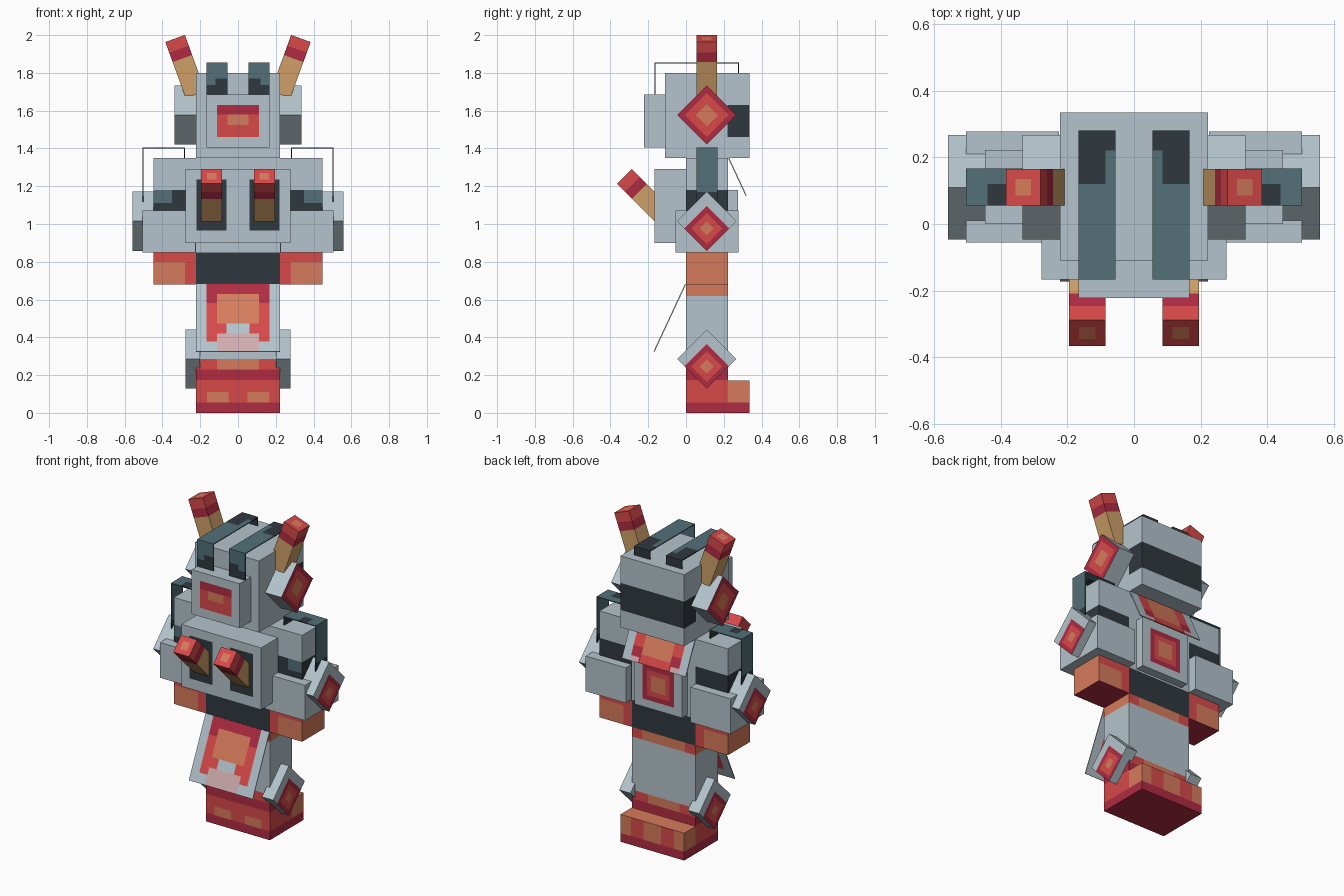
import bpy, bmesh, math
from mathutils import Matrix, Vector

if "Cube" in bpy.data.objects:
    bpy.data.objects.remove(bpy.data.objects["Cube"])

SRGB = {
    "pale_plate": (180, 196, 204), "red": (216, 73, 73), "dark_red": (176, 43, 66),
    "orange": (214, 123, 91), "tan": (207, 160, 104), "teal": (82, 112, 119),
    "charcoal": (48, 56, 62), "pink_grey": (208, 172, 174),
}


def linear(v):
    v /= 255
    return v / 12.92 if v <= 0.04045 else ((v + 0.055) / 1.055) ** 2.4


MATS = {}
for key, rgb in SRGB.items():
    MATS[key] = bpy.data.materials.new(key)
    MATS[key].diffuse_color = (*[linear(v) for v in rgb], 1)


def box(name, lo, hi, rule="pale_plate", cuts=(), loc=(0, 0, 0), axis="X", deg=0, mirror=False):
    """Box cut at cuts=(xs, ys, zs), faces coloured by rule(centre, normal), then rotated and placed."""
    bm = bmesh.new()
    bmesh.ops.create_cube(bm, size=1)
    lo, hi = Vector(lo), Vector(hi)
    for v in bm.verts:
        v.co = Vector([(lo[i] + hi[i]) / 2 + v.co[i] * (hi[i] - lo[i]) for i in range(3)])
    for i, values in enumerate(cuts):
        for c in values:
            co, no = Vector(), Vector()
            co[i], no[i] = c, 1
            bmesh.ops.bisect_plane(bm, geom=bm.verts[:] + bm.edges[:] + bm.faces[:],
                                   plane_co=co, plane_no=no)
    bm.normal_update()
    me = bpy.data.meshes.new(name)
    used = []
    for f in bm.faces:
        col = rule if isinstance(rule, str) else rule(f.calc_center_median(), f.normal)
        if col not in used:
            used.append(col)
            me.materials.append(MATS[col])
        f.material_index = used.index(col)
    bm.transform(Matrix.Translation(loc) @ Matrix.Rotation(math.radians(deg), 4, axis))
    bm.to_mesh(me)
    bm.free()
    ob = bpy.data.objects.new(name, me)
    bpy.context.collection.objects.link(ob)
    if mirror:
        m = ob.modifiers.new("mirror", "MIRROR")
        m.use_mirror_merge = False
    return ob


def target(d, a, b, c, outer="pale_plate"):
    """Nested squares: orange, red, dark red, then the outer colour."""
    return "orange" if d < a else "red" if d < b else "dark_red" if d < c else outer


# Head with a dark band around the back
box("head", (-.222, -.11, 1.35), (.222, .335, 1.80),
    lambda c, n: "charcoal" if c.y > .22 and 1.46 < c.z < 1.63 and abs(n.z) < .5 else "pale_plate",
    ((), (.22,), (1.46, 1.63)))


# Muzzle with painted mouth
def muzzle_rule(c, n):
    if n.y > -.5 or abs(c.x) > .11 or not 1.46 < c.z < 1.63:
        return "pale_plate"
    if c.z > 1.58:
        return "dark_red"
    return "orange" if abs(c.x) < .055 and c.z > 1.525 else "red"


box("muzzle", (-.167, -.222, 1.405), (.167, -.11, 1.685), muzzle_rule,
    ((-.11, -.055, .055, .11), (), (1.46, 1.525, 1.58, 1.63)))

# Thin straps over the head
T = .006
box("head_strap_front", (.055, -.167, 1.68), (.167, -.167 + T, 1.855),
    lambda c, n: "charcoal" if c.z < (1.77 if c.x < .12 else 1.735) else "teal",
    ((.12,), (), (1.735, 1.77)), mirror=True)
box("head_strap_top", (.055, -.167, 1.855 - T), (.167, .28, 1.855),
    lambda c, n: "charcoal" if c.y > (.22 if c.x < .085 else .12) else "teal",
    ((.085,), (.12, .22), ()), mirror=True)
box("head_strap_back", (.055, .28 - T, 1.79), (.167, .28, 1.855), "charcoal", mirror=True)


# Horns: local z runs from base to tip
def horn_rule(c, n):
    if n.z > .5:
        return "orange" if max(abs(c.x), abs(c.y)) < .025 else "red"
    return "red" if c.z > -.06 else "dark_red" if c.z > -.113 else "tan"


HORN_CUTS = ((-.025, .025), (-.025, .025), (-.06, -.113))
box("head_horn", (-.055, -.055, -.315), (.055, .055, 0), horn_rule, HORN_CUTS,
    (.333, .11, 1.982), "Y", 20, True)
box("chest_horn", (-.055, -.055, -.33), (.055, .055, 0), horn_rule, HORN_CUTS,
    (.14, -.327, 1.252), "X", 45, True)


# Diamond badges on head, arms and legs
def badge(name, x0, x1, z, mid, a, b, c):
    steps = [mid + s * r for r in (a, b, c) for s in (-1, 1)]

    def rule(p, n):
        return target(max(abs(p.y - mid), abs(p.z - mid)), a, b, c) if n.x > .5 else "pale_plate"
    box(name, (x0, -.111, -.111), (x1, .111, .111), rule, ((), steps, steps),
        (0, .11, z), "X", 45, True)


badge("head_badge", .20, .335, 1.577, 0, .042, .082, .12)
badge("arm_badge", .445, .558, 1.015, -.028, .026, .058, .084)
badge("leg_badge", .20, .278, .285, -.028, .026, .058, .084)

# Torso with dark waist
box("torso", (-.222, 0, .68), (.222, .222, 1.35),
    lambda c, n: "charcoal" if c.z < .85 else "pale_plate", ((), (), (.85,)))

# Chest plate with dark horn sockets
box("chest_plate", (-.278, -.167, .90), (.278, 0, 1.29),
    lambda c, n: "charcoal" if n.y < -.5 and .06 < abs(c.x) < .22 and .965 < c.z < 1.235 else "pale_plate",
    ((-.22, -.06, .06, .22), (), (.965, 1.235)))

# Back plate with painted target
box("back_plate", (-.167, .222, .86), (.167, .276, 1.18),
    lambda c, n: target(max(abs(c.x), abs(c.z - 1.02)), .05, .08, .11) if n.y > .5 else "pale_plate",
    ((-.11, -.08, -.05, .05, .08, .11), (), (.91, .94, .97, 1.07, 1.10, 1.13)))


# Arms: pale shoulder, dark band, red and orange hands
def arm_rule(c, n):
    if c.z > 1.18:
        return "pale_plate"
    if c.z > .85:
        return "teal" if n.y < -.5 and (c.x > .35 and c.z > 1.11) else "charcoal"
    if n.z < -.5:
        return "dark_red"
    if n.x > .5:
        return "orange"
    return "orange" if c.x > .28 and c.z < .80 else "red"


box("arm", (.222, 0, .68), (.447, .222, 1.35), arm_rule,
    ((.28, .35), (), (.80, .85, 1.11, 1.18)), mirror=True)
box("forearm_guard", (.225, -.055, .85), (.505, .278, 1.072), mirror=True)

# Thin straps arching over the shoulders
box("shoulder_strap_top", (.28, .055, 1.405 - T), (.505, .167, 1.405),
    lambda c, n: "charcoal" if .38 < c.x < .44 and c.y < .12 else "teal",
    ((.38, .44), (.12,), ()), mirror=True)
box("shoulder_strap_side", (.505 - T, .055, 1.07), (.505, .167, 1.405),
    lambda c, n: "charcoal" if c.z < 1.17 else "teal", ((), (), (1.17,)), mirror=True)
box("shoulder_strap_inner", (.28, .055, 1.34), (.28 + T, .167, 1.405), "charcoal", mirror=True)


# Slanted front skirt
def skirt_rule(c, n):
    x = abs(c.x)
    if x > .167:
        return "pale_plate"
    if c.z < -.29:
        return "pink_grey" if x < .11 else "pale_plate" if c.z < -.335 else "red"
    if c.z < -.23:
        return "pale_plate" if x < .06 else "red"
    if c.z > -.05:
        return "dark_red"
    if x < .11 and c.z < -.06:
        return "orange"
    return "dark_red" if c.z > -.11 else "red"


box("front_skirt", (-.222, -T, -.395), (.222, 0, 0), skirt_rule,
    ((-.167, -.11, -.06, .06, .11, .167), (), (-.335, -.29, -.23, -.11, -.06, -.05)),
    (0, 0, .68), "X", -25)


# Short slanted cape behind the neck
def cape_rule(c, n):
    x = abs(c.x)
    if x > .167:
        return "pale_plate"
    if x < .10 and c.z > -.17:
        return "orange"
    return "pink_grey" if c.z < -.19 and x > .11 else "dark_red" if c.z < -.13 and x > .1 else "red"


box("neck_cape", (-.222, 0, -.222), (.222, T, 0), cape_rule,
    ((-.167, -.11, -.10, .10, .11, .167), (), (-.19, -.17, -.13)), (0, .222, 1.35), "X", 25)


# Legs as one block
def leg_rule(c, n):
    if c.z > .62:
        return "orange" if abs(c.x) < .15 or abs(n.x) > .5 else "red"
    if c.z > .285:
        return "pale_plate"
    return "orange" if abs(c.x) < .11 and abs(n.y) > .5 else "red"


box("legs", (-.222, 0, .23), (.222, .222, .68), leg_rule,
    ((-.15, -.11, .11, .15), (), (.285, .62)))


# Boots with dark sole, and a heel block behind
def boot_rule(c, n):
    if c.z < .055 or c.z > .175:
        return "dark_red"
    return "orange" if n.y < -.5 and .05 < abs(c.x) < .165 and c.z < .11 else "red"


box("boots", (-.222, 0, 0), (.222, .222, .23), boot_rule,
    ((-.165, -.05, .05, .165), (), (.055, .11, .175)))
box("heel", (-.222, .222, 0), (.222, .335, .172),
    lambda c, n: "dark_red" if c.z < .055 else
    "red" if n.y > .5 and .06 < abs(c.x) < .15 else "orange",
    ((-.15, -.06, .06, .15), (), (.055,)))

for m in bpy.data.materials:
    if m.users and not m.is_grease_pencil:
        m.use_nodes = True
        m.node_tree.nodes["Principled BSDF"].inputs["Base Color"].default_value = m.diffuse_color
